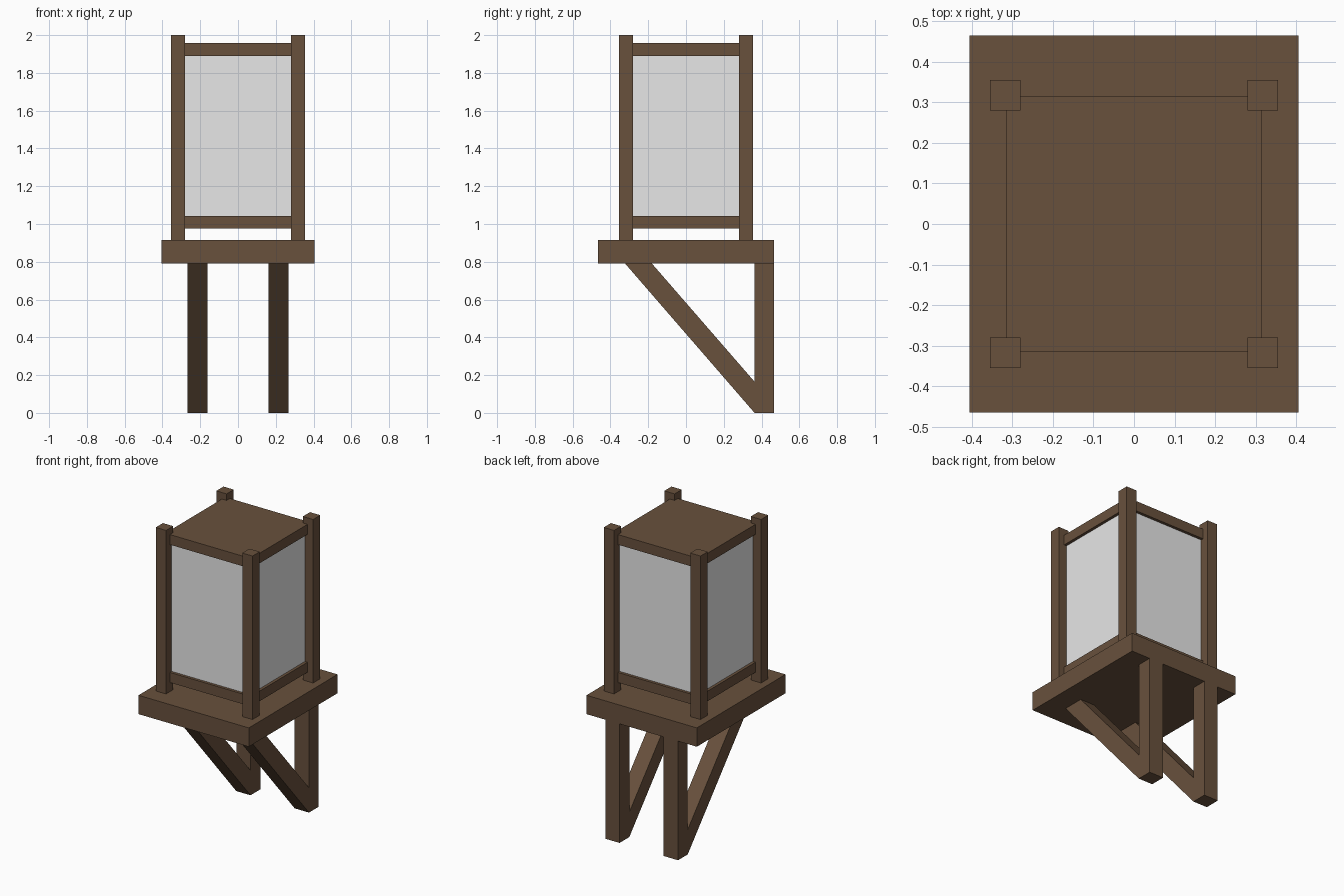
import bpy, bmesh

if "Cube" in bpy.data.objects:
    bpy.data.objects.remove(bpy.data.objects["Cube"])


def material(name, rgb):
    m = bpy.data.materials.new(name)
    m.diffuse_color = (*rgb, 1)
    m.use_nodes = True
    m.node_tree.nodes["Principled BSDF"].inputs["Base Color"].default_value = m.diffuse_color
    return m


wood = material("brown wood", (0.14, 0.082, 0.046))
paper = material("pale pane", (0.8, 0.8, 0.8))


def finish(name, bm, mat):
    bmesh.ops.recalc_face_normals(bm, faces=bm.faces)
    me = bpy.data.meshes.new(name)
    bm.to_mesh(me)
    bm.free()
    me.materials.append(mat)
    ob = bpy.data.objects.new(name, me)
    bpy.context.collection.objects.link(ob)
    return ob


def box(name, x, y, z, mat):
    """Box from (min, max) ranges on each axis."""
    bm = bmesh.new()
    bmesh.ops.create_cube(bm, size=1)
    for v in bm.verts:
        for i, (lo, hi) in enumerate((x, y, z)):
            v.co[i] = (lo + hi) / 2 + v.co[i] * (hi - lo)
    return finish(name, bm, mat)


def side_profile(name, points, x, mat):
    """Extrude a (y, z) outline along x."""
    bm = bmesh.new()
    face = bm.faces.new([bm.verts.new((x[0], py, pz)) for py, pz in points])
    new = bmesh.ops.extrude_face_region(bm, geom=[face])["geom"]
    for v in new:
        if isinstance(v, bmesh.types.BMVert):
            v.co.x = x[1]
    return finish(name, bm, mat)


# Supporting platform
box("platform", (-0.405, 0.405), (-0.465, 0.465), (0.79, 0.915), wood)

# Lantern: bottom and top frames with recessed panes between them
R, P = 0.314, 0.295
box("bottom_frame", (-R, R), (-R, R), (0.975, 1.042), wood)
box("top_frame", (-R, R), (-R, R), (1.89, 1.957), wood)
box("panes", (-P, P), (-P, P), (1.042, 1.89), paper)

# Corner posts
for sx in (-1, 1):
    for sy in (-1, 1):
        xs = sorted((sx * 0.28, sx * 0.355))
        ys = sorted((sy * 0.28, sy * 0.355))
        box("corner_post", xs, ys, (0.915, 2.0), wood)

# Wall brackets: upright at the back and slanted brace to the front
for s in (-1, 1):
    xs = sorted((s * 0.162, s * 0.267))
    box("bracket_upright", xs, (0.363, 0.465), (0, 0.79), wood)
    side_profile("bracket_brace",
                 [(0.363, 0), (0.363, 0.165), (-0.18, 0.79), (-0.322, 0.79)], xs, wood)
